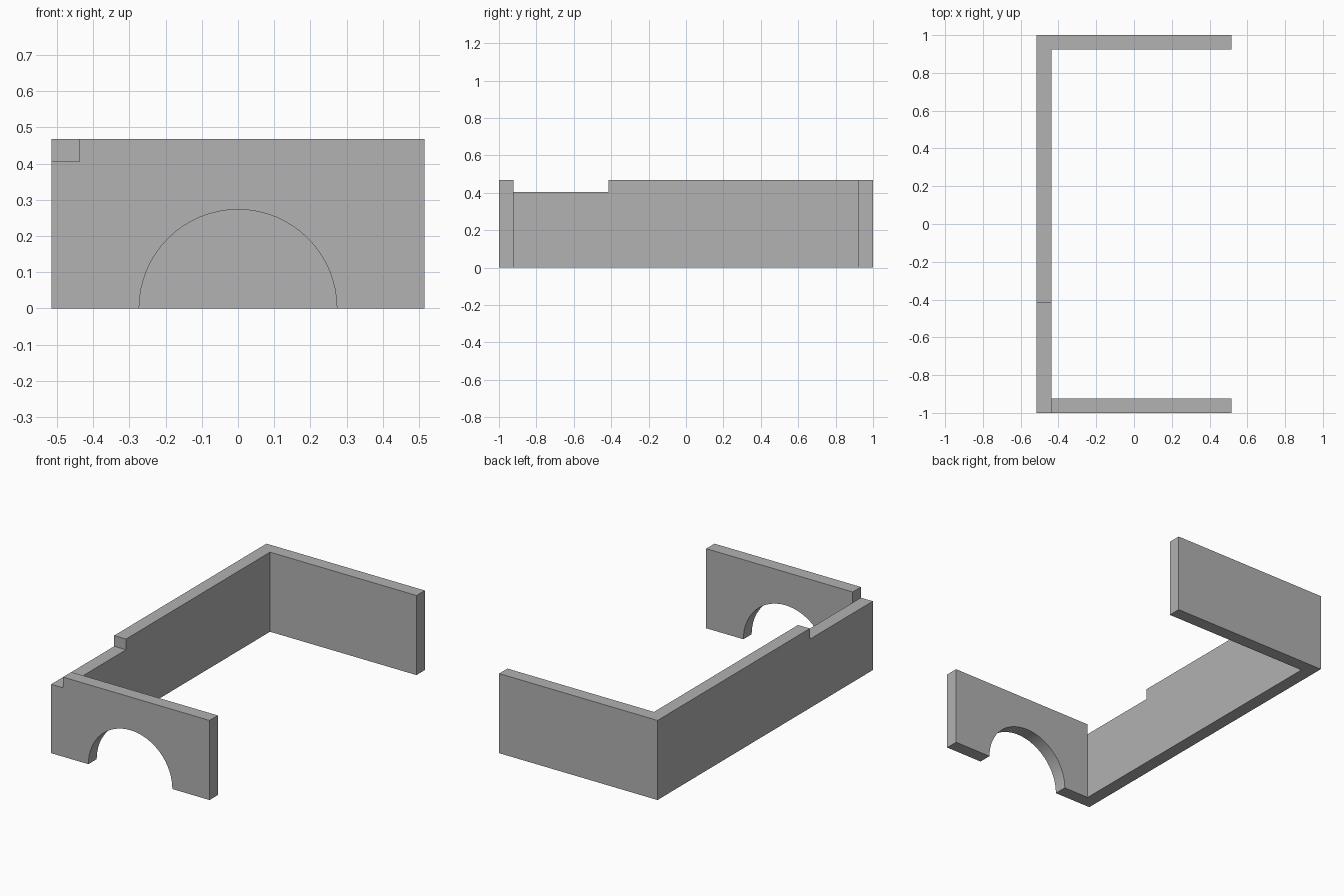
import bpy
import bmesh
from math import cos, sin, pi
from mathutils import Vector

cube = bpy.data.objects.get("Cube")
if cube:
    bpy.data.objects.remove(cube, do_unlink=True)

# Overall dimensions
HALF_W, HALF_L, HEIGHT = 0.515, 1.0, 0.468
WALL = 0.077
INNER_X = -HALF_W + WALL
LOW_TOP, STEP_Y = 0.405, -0.415
ARCH_R, ARCH_STEPS = 0.273, 32

grey = bpy.data.materials.new("plain grey")
grey.use_nodes = True
colour = (0.445, 0.445, 0.445, 1)
grey.diffuse_color = colour
grey.node_tree.nodes["Principled BSDF"].inputs["Base Color"].default_value = colour


def extruded_wall(name, outline, thickness):
    """Extrude a closed outline of 3D points along the thickness vector."""
    bm = bmesh.new()
    face = bm.faces.new([bm.verts.new(p) for p in outline])
    grown = bmesh.ops.extrude_face_region(bm, geom=[face], use_keep_orig=True)
    moved = [g for g in grown["geom"] if isinstance(g, bmesh.types.BMVert)]
    bmesh.ops.translate(bm, verts=moved, vec=Vector(thickness))
    bmesh.ops.recalc_face_normals(bm, faces=bm.faces)
    mesh = bpy.data.meshes.new(name)
    bm.to_mesh(mesh)
    bm.free()
    mesh.materials.append(grey)
    obj = bpy.data.objects.new(name, mesh)
    bpy.context.collection.objects.link(obj)
    return obj


# Long side wall with its lowered front section
side = [(-HALF_L, 0), (HALF_L, 0), (HALF_L, HEIGHT),
        (STEP_Y, HEIGHT), (STEP_Y, LOW_TOP), (-HALF_L, LOW_TOP)]
extruded_wall("side_wall", [(-HALF_W, y, z) for y, z in side], (WALL, 0, 0))

# Plain back wall
back = [(INNER_X, 0), (HALF_W, 0), (HALF_W, HEIGHT), (INNER_X, HEIGHT)]
extruded_wall("back_wall", [(x, HALF_L, z) for x, z in back], (0, -WALL, 0))

# Front wall with a half-round arch
arch = [(-ARCH_R * cos(pi * i / ARCH_STEPS), ARCH_R * sin(pi * i / ARCH_STEPS))
        for i in range(ARCH_STEPS)] + [(ARCH_R, 0)]
arch[0] = (-ARCH_R, 0)
front = [(INNER_X, 0)] + arch + back[1:]
front_wall = extruded_wall("front_wall", [(x, -HALF_L, z) for x, z in front], (0, WALL, 0))

# Smooth the arch underside while keeping all corners crisp
bpy.ops.object.select_all(action='DESELECT')
front_wall.select_set(True)
bpy.context.view_layer.objects.active = front_wall
bpy.ops.object.shade_smooth_by_angle(angle=pi / 6)
